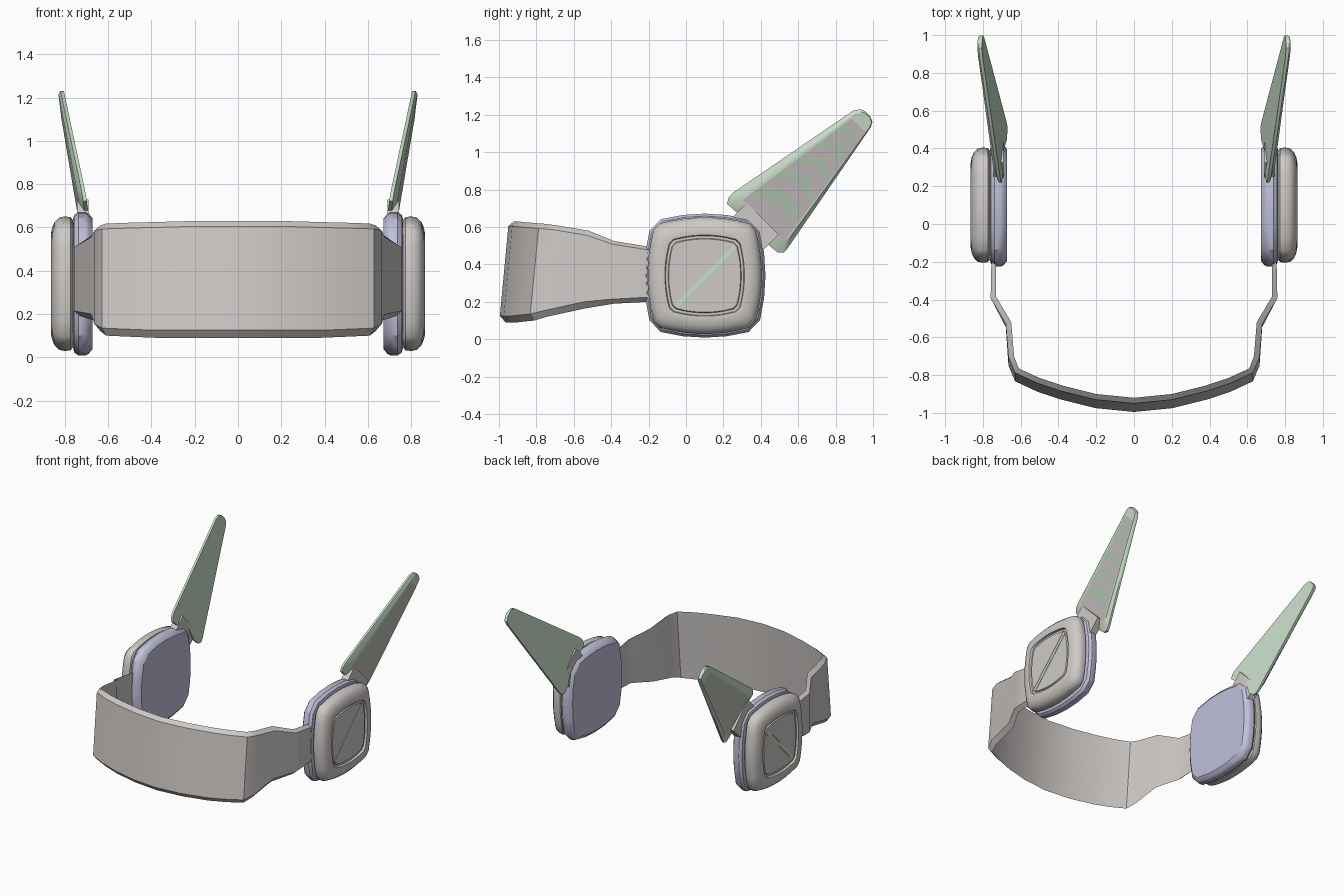
import bpy, bmesh, math
from mathutils import Vector

if "Cube" in bpy.data.objects:
    bpy.data.objects.remove(bpy.data.objects["Cube"])


def material(name, r, g, b):
    m = bpy.data.materials.new(name)
    m.diffuse_color = (r, g, b, 1)
    m.use_nodes = True
    m.node_tree.nodes["Principled BSDF"].inputs["Base Color"].default_value = m.diffuse_color
    return m


GREY = material("warm grey", .62, .59, .57)
LAV = material("lavender", .53, .53, .70)
GREEN = material("pale green", .60, .74, .60)
MID = material("muted green", .45, .57, .45)
PINK = material("pinkish grey", .56, .50, .51)


def build(name, verts, faces, mats, mirror=True, index=None, angle=32):
    me = bpy.data.meshes.new(name)
    me.from_pydata([tuple(v) for v in verts], [], faces)
    for m in mats:
        me.materials.append(m)
    if index:
        for p in me.polygons:
            p.material_index = index[p.index]
    bm = bmesh.new()
    bm.from_mesh(me)
    bmesh.ops.recalc_face_normals(bm, faces=bm.faces)
    bm.to_mesh(me)
    bm.free()
    ob = bpy.data.objects.new(name, me)
    bpy.context.collection.objects.link(ob)
    bpy.ops.object.select_all(action='DESELECT')
    ob.select_set(True)
    bpy.context.view_layer.objects.active = ob
    bpy.ops.object.shade_smooth_by_angle(angle=math.radians(angle))
    if mirror:
        ob.modifiers.new("mirror", 'MIRROR').use_mirror_merge = False
    return ob


def loft(loops):
    """Closed loops joined into a solid with capped ends."""
    n = len(loops[0])
    verts = [v for lp in loops for v in lp]
    faces = [(i*n+j, i*n+(j+1) % n, (i+1)*n+(j+1) % n, (i+1)*n+j)
             for i in range(len(loops)-1) for j in range(n)]
    faces += [tuple(range(n)), tuple(range((len(loops)-1)*n, len(loops)*n))]
    return verts, faces


# Head band: tapered cross-section swept along a mirrored path
# (x, y, bottom z, top z) on the inner top edge
half = [(.73, -.2, .20, .495), (.73, -.385, .19, .525), (.65, -.52, .165, .58),
        (.635, -.70, .12, .61), (.61, -.765, .10, .618), (.5, -.815, .095, .622),
        (.38, -.855, .09, .625), (.2, -.90, .09, .63)]
path = half + [(0, -.92, .09, .63)] + [(-x, y, a, b) for x, y, a, b in half[::-1]]
loops = []
for i, (x, y, lo, hi) in enumerate(path):
    a, b = path[max(i-1, 0)], path[min(i+1, len(path)-1)]
    t = Vector((b[0]-a[0], b[1]-a[1])).normalized()
    nx, ny = -t.y * -.03, t.x * .03
    if i == 0 or i == len(path)-1:
        nx, ny = math.copysign(.025, x), 0
    else:
        nx, ny = (-t.y*.03, t.x*.03)
        if nx*x + ny*y < 0:
            nx, ny = -nx, -ny
    lean = .045 * min(1, max(0, (-y-.4)/.3))
    k = .7 if y > -.4 else 1
    loops.append([(x, y, hi), (x+nx, y+ny, hi-.025*k),
                  (x+nx, y+ny-lean, lo+.035*k), (x, y-lean, lo)])
build("head_band", *loft(loops), [GREY], mirror=False)

# Ear pads: lofted rounded squares
CY, CZ = .10, .34


def ring(r, x, n):
    pts = []
    for s in range(4):
        c, d = math.cos(s*math.pi/2), math.sin(s*math.pi/2)
        for k in range(n):
            v = -1 + 2*(k+.5)/n
            a, b = r*(.86+.14*(1-v*v)), r*.90*v
            pts.append((x, CY+a*c-b*d, CZ+1.02*(a*d+b*c)))
    return pts


build("ear_pad_base", *loft([ring(r, x, 5) for r, x in
      [(.295, .672), (.318, .69), (.325, .705), (.325, .738), (.312, .757), (.285, .764)]]), [LAV])
build("ear_pad_shell", *loft([ring(r, x, 8) for r, x in
      [(.285, .76), (.302, .774), (.306, .80), (.300, .828), (.280, .848), (.255, .859),
       (.225, .865), (.213, .863), (.209, .848), (.196, .848), (.192, .856)]]), [GREY], angle=40)

# Diagonal coordinates in the side plane: u along the ear, v across it
R = math.sqrt(.5)


def diag(x, u, v, y0, z0):
    return (x, y0+R*(u-v), z0+R*(u+v))


def slanted_box(name, x0, x1, u0, u1, v0, v1, y0, z0, mat):
    lps = [[diag(x, u, v, y0, z0) for u, v in ((u0, v0), (u1, v0), (u1, v1), (u0, v1))]
           for x in (x0, x1)]
    build(name, *loft(lps), [mat])


slanted_box("pad_stripe", .853, .859, -.225, .225, -.02, .004, CY, CZ+.003, GREEN)
slanted_box("pad_ridge", .853, .861, -.225, .225, .004, .014, CY, CZ+.003, GREY)

# Upright ear blades
BY, BZ = .375, .61
slanted_box("blade_neck", .69, .745, -.12, .05, -.12, .12, BY, BZ, GREY)


def blade_pt(u, v, h):
    _, y, z = diag(0, u, v, BY, BZ)
    return (.672 + .04*(y-.52) + .154*(z-.47) + h, y, z)


outline = [(-.028, -.124), (-.022, -.185), (.0, -.207), (.03, -.207), (.80, -.064),
           (.83, -.05), (.842, -.02), (.842, .02), (.832, .045), (.80, .066),
           (.035, .21), (.0, .208), (-.03, .19), (-.025, .124), (.02, .0)]


def inset(u, v):
    return (.03 + (u+.03)*.925, v*.80 - .008)


build("ear_blade", *loft([
    [blade_pt(u, v, 0) for u, v in outline],
    [blade_pt(u, v, .016) for u, v in outline],
    [blade_pt(*inset(u, v), .036 - .012*max(u, 0)) for u, v in outline]]), [GREEN], angle=25)

# Striped panel on the outer face, rows bowed so the colour bands are curved
ROWS, COLS = 22, 10
verts, faces, idx = [], [], []
for i in range(ROWS+1):
    f = i/ROWS
    for j in range(COLS+1):
        s = -1 + 2*j/COLS
        bow = .07*(1-s*s)*min(1, 5*f)*min(1, 4*(1-f))
        u = .045 + .72*f + bow
        w = .158 - .145*(u-.03)
        verts.append(blade_pt(u, w*s - .010, .0385 - .012*u))
for i in range(ROWS):
    for j in range(COLS):
        a = i*(COLS+1)+j
        faces.append((a, a+1, a+COLS+2, a+COLS+1))
        idx.append(1 if i % 4 in (2, 3) and j > 0 else 0)
build("blade_panel", verts, faces, [PINK, MID], index=idx)
# face the panel outward
me = bpy.data.objects["blade_panel"].data
if sum(p.normal.x for p in me.polygons) < 0:
    me.flip_normals()
